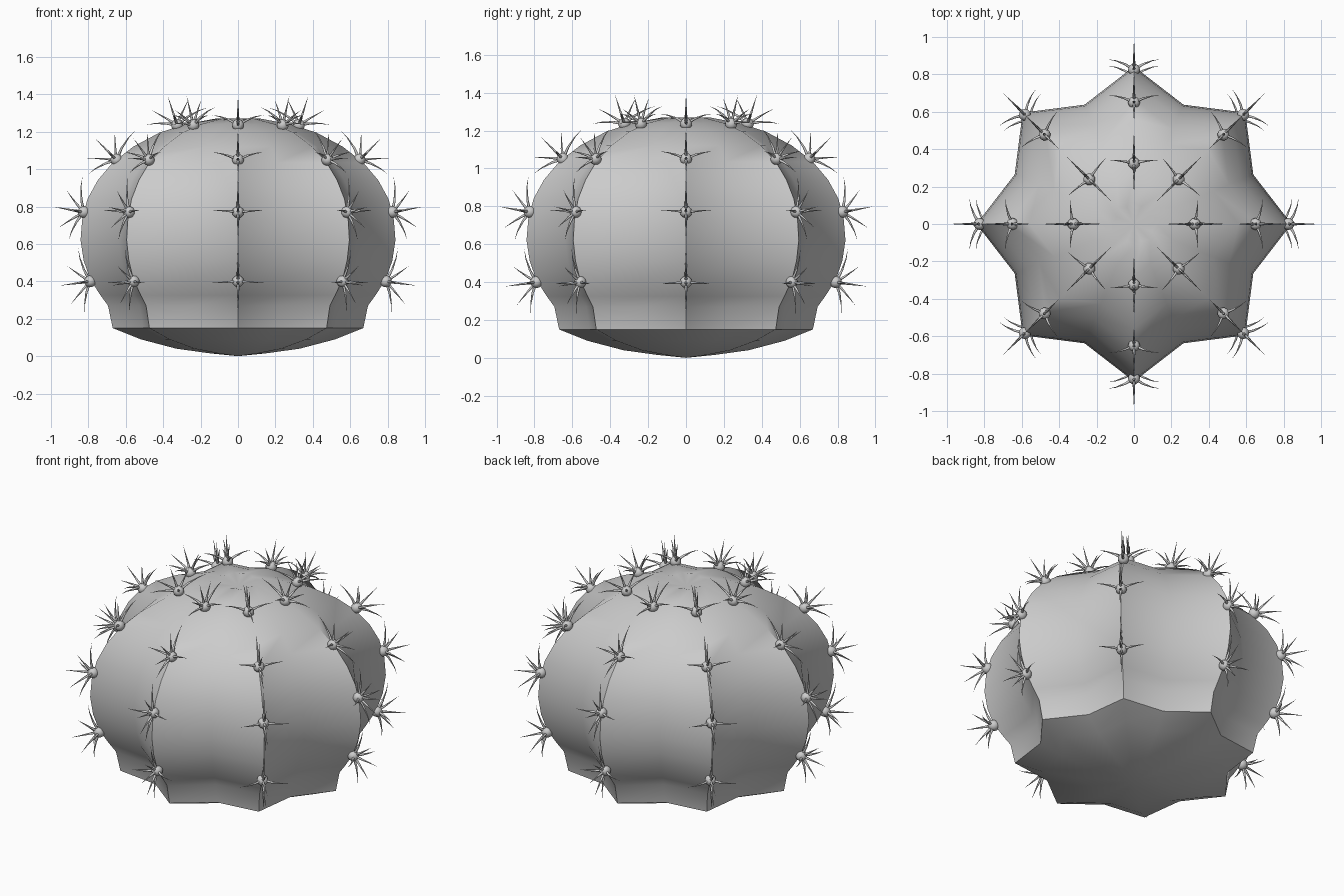
import bpy, bmesh, math
from mathutils import Vector, Matrix

if "Cube" in bpy.data.objects:
    bpy.data.objects.remove(bpy.data.objects["Cube"])

RIBS = 8
VALLEY = 0.82   # valley radius relative to the ridge


def finish(bm, name, angle):
    bmesh.ops.recalc_face_normals(bm, faces=bm.faces[:])
    mesh = bpy.data.meshes.new(name)
    bm.to_mesh(mesh)
    bm.free()
    obj = bpy.data.objects.new(name, mesh)
    bpy.context.collection.objects.link(obj)
    bpy.ops.object.select_all(action='DESELECT')
    obj.select_set(True)
    bpy.context.view_layer.objects.active = obj
    bpy.ops.object.shade_smooth_by_angle(angle=math.radians(angle))
    return obj


# Ribbed body: ridge profile (radius, z) swept around a star section
profile = [(0.15, 0.015), (0.33, 0.04), (0.52, 0.09), (0.67, 0.15), (0.695, 0.27),
           (0.735, 0.325), (0.79, 0.41), (0.825, 0.51), (0.842, 0.62), (0.833, 0.73),
           (0.805, 0.84), (0.75, 0.94), (0.67, 1.035), (0.56, 1.12), (0.42, 1.195),
           (0.28, 1.24), (0.12, 1.27)]
bm = bmesh.new()
n = RIBS * 2
rings = []
for r, z in profile:
    ring = []
    for i in range(n):
        a = math.tau * i / n
        rr = r * (VALLEY if i % 2 else 1)
        ring.append(bm.verts.new((rr * math.cos(a), rr * math.sin(a), z)))
    rings.append(ring)
bottom, top = bm.verts.new((0, 0, 0)), bm.verts.new((0, 0, 1.24))
for i in range(n):
    j = (i + 1) % n
    for a, b in zip(rings, rings[1:]):
        bm.faces.new((a[i], a[j], b[j], b[i]))
    bm.faces.new((bottom, rings[0][j], rings[0][i]))
    bm.faces.new((top, rings[-1][i], rings[-1][j]))
finish(bm, "cactus_body", 45)


def add_spine(bm, frame, around, tilt, length, bend):
    # Tapered spine curving back toward the outward axis (local z)
    side = Vector((math.cos(around), math.sin(around), 0))
    out = Vector((0, 0, 1))
    d = side * math.sin(tilt) + out * math.cos(tilt)
    u = d.orthogonal().normalized()
    v = d.cross(u)
    prev = None
    for t in (0, 0.35, 0.7):
        c = d * length * t + (out * bend * t * (1 - t) * length)
        rad = 0.0095 * (1 - t)
        ring = [bm.verts.new(frame @ (c + rad * (u * math.cos(k) + v * math.sin(k))))
                for k in [math.tau * s / 5 for s in range(5)]]
        if prev:
            for s in range(5):
                q = (s + 1) % 5
                bm.faces.new((prev[s], prev[q], ring[q], ring[s]))
        prev = ring
    tip = bm.verts.new(frame @ (d * length))
    for s in range(5):
        bm.faces.new((prev[s], prev[(s + 1) % 5], tip))


# Spine clusters: (radius, z, elevation of the outward direction)
rows = [(0.79, 0.40, -8), (0.825, 0.77, 10), (0.65, 1.05, 45), (0.325, 1.235, 72)]
# Spines in a cluster: (angle around, tilt, length, bend)
spines = [(0, 0, 0.165, 0), (90, 78, 0.19, 0.25), (270, 72, 0.17, 0.25),
          (0, 68, 0.15, 0.3), (180, 68, 0.15, 0.3),
          (90, 42, 0.15, 0.1), (270, 42, 0.16, 0.1)]
pads, spikes = bmesh.new(), bmesh.new()
for i in range(RIBS):
    for r, z, elev in rows:
        r *= 1.04 if i % 2 and r < 0.7 else 1
        turn = Matrix.Rotation(math.tau * i / RIBS, 4, 'Z')
        e = math.radians(elev)
        out = Vector((math.cos(e), 0, math.sin(e)))
        up = Vector((-math.sin(e), 0, math.cos(e)))
        across = up.cross(out)
        basis = Matrix((across, up, out)).transposed().to_4x4()
        frame = turn @ Matrix.Translation((r, 0, z)) @ basis
        bmesh.ops.create_uvsphere(pads, u_segments=12, v_segments=8, radius=0.032, matrix=frame)
        for around, tilt, length, bend in spines:
            add_spine(spikes, frame, math.radians(around), math.radians(tilt), length, bend)
finish(pads, "areoles", 60)
finish(spikes, "spines", 80)
